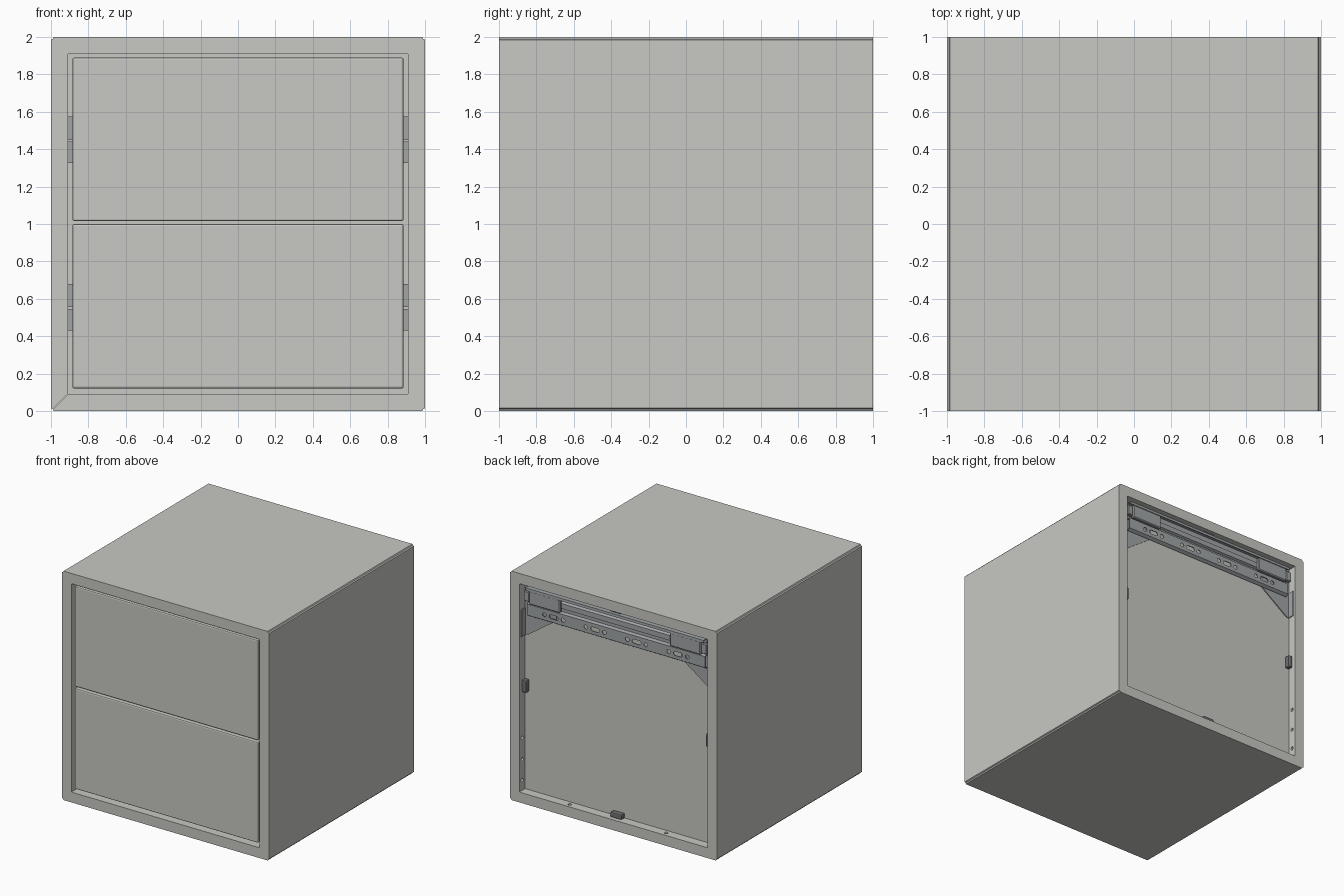
import bpy, bmesh
from mathutils import Vector, Matrix

cube = bpy.data.objects.get("Cube")
if cube:
    bpy.data.objects.remove(cube, do_unlink=True)


def material(name, rgb):
    m = bpy.data.materials.new(name)
    m.use_nodes = True
    m.diffuse_color = (*rgb, 1)
    m.node_tree.nodes["Principled BSDF"].inputs["Base Color"].default_value = (*rgb, 1)
    return m


PAINT = material("warm grey paint", (0.58, 0.58, 0.55))
STEEL = material("zinc steel", (0.36, 0.38, 0.39))
CLIP = material("dark grey plastic", (0.16, 0.16, 0.16))


def finish(name, bm, mat):
    bmesh.ops.recalc_face_normals(bm, faces=bm.faces)
    me = bpy.data.meshes.new(name)
    bm.to_mesh(me)
    bm.free()
    me.materials.append(mat)
    ob = bpy.data.objects.new(name, me)
    bpy.context.collection.objects.link(ob)
    return ob


def box(name, x, y, z, mat=PAINT, bevel=0, segments=2):
    """Box from (min, max) pairs."""
    bm = bmesh.new()
    bmesh.ops.create_cube(bm, size=1)
    for v in bm.verts:
        for i, (a, b) in enumerate((x, y, z)):
            v.co[i] = (a + b) / 2 + v.co[i] * (b - a)
    if bevel:
        bmesh.ops.bevel(bm, geom=bm.edges[:], offset=bevel, segments=segments,
                        profile=0.5, affect='EDGES')
    return finish(name, bm, mat)


def prism(name, pts, y0, y1, mat=PAINT):
    """Outline in x and z, extruded along y."""
    bm = bmesh.new()
    face = bm.faces.new([bm.verts.new((x, y0, z)) for x, z in pts])
    ext = bmesh.ops.extrude_face_region(bm, geom=[face])["geom"]
    bmesh.ops.translate(bm, vec=(0, y1 - y0, 0),
                        verts=[g for g in ext if isinstance(g, bmesh.types.BMVert)])
    return finish(name, bm, mat)


def sheet(name, path, half, thickness, mat=STEEL):
    """Folded sheet: path in y and z, run along x."""
    bm = bmesh.new()
    ends = [[bm.verts.new((x, y, z)) for y, z in path] for x in (-half, half)]
    for i in range(len(path) - 1):
        bm.faces.new((ends[0][i], ends[0][i + 1], ends[1][i + 1], ends[1][i]))
    ob = finish(name, bm, mat)
    mod = ob.modifiers.new("thickness", 'SOLIDIFY')
    mod.thickness = thickness
    mod.offset = 0
    return ob


def drill(ob, holes, axis):
    """Cut holes given as (centre, radius, slot stretch along x)."""
    bm = bmesh.new()
    turn = Vector((0, 0, 1)).rotation_difference(Vector(axis)).to_matrix().to_4x4()
    for centre, radius, stretch in holes:
        made = bmesh.ops.create_cone(bm, cap_ends=True, segments=16, radius1=radius,
                                     radius2=radius, depth=0.06, matrix=turn)["verts"]
        for v in made:
            if stretch:
                v.co.x += stretch if v.co.x > 0 else -stretch
        bmesh.ops.translate(bm, verts=made, vec=centre)
    cutter = finish("hole_cutter", bm, STEEL)
    cutter.hide_render = True
    mod = ob.modifiers.new("holes", 'BOOLEAN')
    mod.operation = 'DIFFERENCE'
    mod.solver = 'EXACT'
    mod.object = cutter
    bpy.context.view_layer.update()
    me = bpy.data.meshes.new_from_object(
        ob.evaluated_get(bpy.context.evaluated_depsgraph_get()))
    ob.modifiers.clear()
    ob.data = me
    bpy.data.objects.remove(cutter, do_unlink=True)


# Four mitred carcass panels with eased outer corners
IN = 0.91
outline = [(-IN, IN), (-0.99, 0.99), (-0.985, 1), (0.985, 1), (0.99, 0.99), (IN, IN)]
panels = {}
for i, side in enumerate(("top", "left", "bottom", "right")):
    rot = Matrix.Rotation(-i * 1.5707963, 2)
    pts = [rot @ Vector(p) for p in outline]
    panels[side] = prism(side + "_panel", [(p.x, p.y + 1) for p in pts], -1, 1)

# Recessed back
box("back_panel", (-IN, IN), (0.90, 0.92), (0.09, 1.91))

# Screw holes in the rear edges
drill(panels["bottom"], [((x, 0.96, 0.09), 0.015, 0) for x in (-0.48, 0.45)], (0, 0, 1))
for side, s in (("left", 1), ("right", -1)):
    drill(panels[side], [((s * IN, 0.96, z), 0.015, 0) for z in (0.18, 0.36, 0.55)], (1, 0, 0))

# Drawers with their boxes and runners
for label, z0, z1 in (("lower", 0.12, 1.0), ("upper", 1.015, 1.89)):
    box(label + "_drawer_front", (-0.885, 0.885), (-0.99, -0.90), (z0, z1), bevel=0.01)
    low, high = z0 + 0.1, z1 - 0.15
    box(label + "_drawer_bottom", (-0.84, 0.84), (-0.90, 0.80), (low, low + 0.03))
    box(label + "_drawer_back", (-0.84, 0.84), (0.77, 0.80), (low, high))
    for side, s in (("left", 1), ("right", -1)):
        box(f"{label}_drawer_{side}_side", sorted((s * 0.84, s * 0.87)), (-0.90, 0.80), (low, high))
        mid = z0 + 0.435
        for part, a, b in (("lower", -0.125, -0.01), ("upper", 0.0, 0.125)):
            box(f"{label}_{side}_runner_{part}", sorted((s * 0.872, s * 0.908)),
                (-0.89, 0.82), (mid + a, mid + b), STEEL)

# Wall-hanging rail: folded channel above a drilled flange
sheet("rail_channel", [(0.985, 1.86), (0.985, 1.88), (0.935, 1.88), (0.935, 1.83),
                       (0.955, 1.82), (0.955, 1.78), (0.935, 1.77), (0.935, 1.74),
                       (0.965, 1.73)], 0.86, 0.008)
flange = sheet("rail_flange", [(0.965, 1.735), (0.965, 1.64), (0.94, 1.625)], 0.86, 0.008)
holes = []
for x in (-0.6, -0.2, 0.2, 0.6):
    holes.append(((x, 0.965, 1.685), 0.018, 0.025))
    holes += [((x + d, 0.965, 1.685), 0.018, 0) for d in (-0.09, 0.09)]
drill(flange, holes, (0, 1, 0))

# Hangers, corner gussets and side tabs at each end of the rail
for side, s in (("left", 1), ("right", -1)):
    box(side + "_hanger", sorted((s * 0.53, s * 0.83)), (0.95, 0.985), (1.745, 1.865),
        STEEL, 0.008, 1)
    box(side + "_hanger_hook", sorted((s * 0.83, s * 0.885)), (0.945, 0.98), (1.76, 1.85),
        STEEL, 0.006, 1)
    prism(side + "_gusset", [(s * 0.905, 1.89), (s * 0.905, 1.44), (s * 0.87, 1.45),
                             (s * 0.6, 1.64), (s * 0.6, 1.89)], 0.921, 0.929, STEEL)
    box(side + "_side_tab", sorted((s * 0.898, s * 0.909)), (0.925, 0.985), (1.44, 1.68),
        STEEL, 0.004, 1)

# Clips that hold the back panel, one per edge
for side, s in (("left", 1), ("right", -1)):
    box(side + "_clip", sorted((s * 0.865, s * IN)), (0.92, 0.97), (0.95, 1.06), CLIP, 0.012)
for side, z in (("bottom", (0.09, 0.135)), ("top", (1.885, 1.91))):
    box(side + "_clip", (-0.055, 0.055), (0.92, 0.97), z, CLIP, 0.01)
